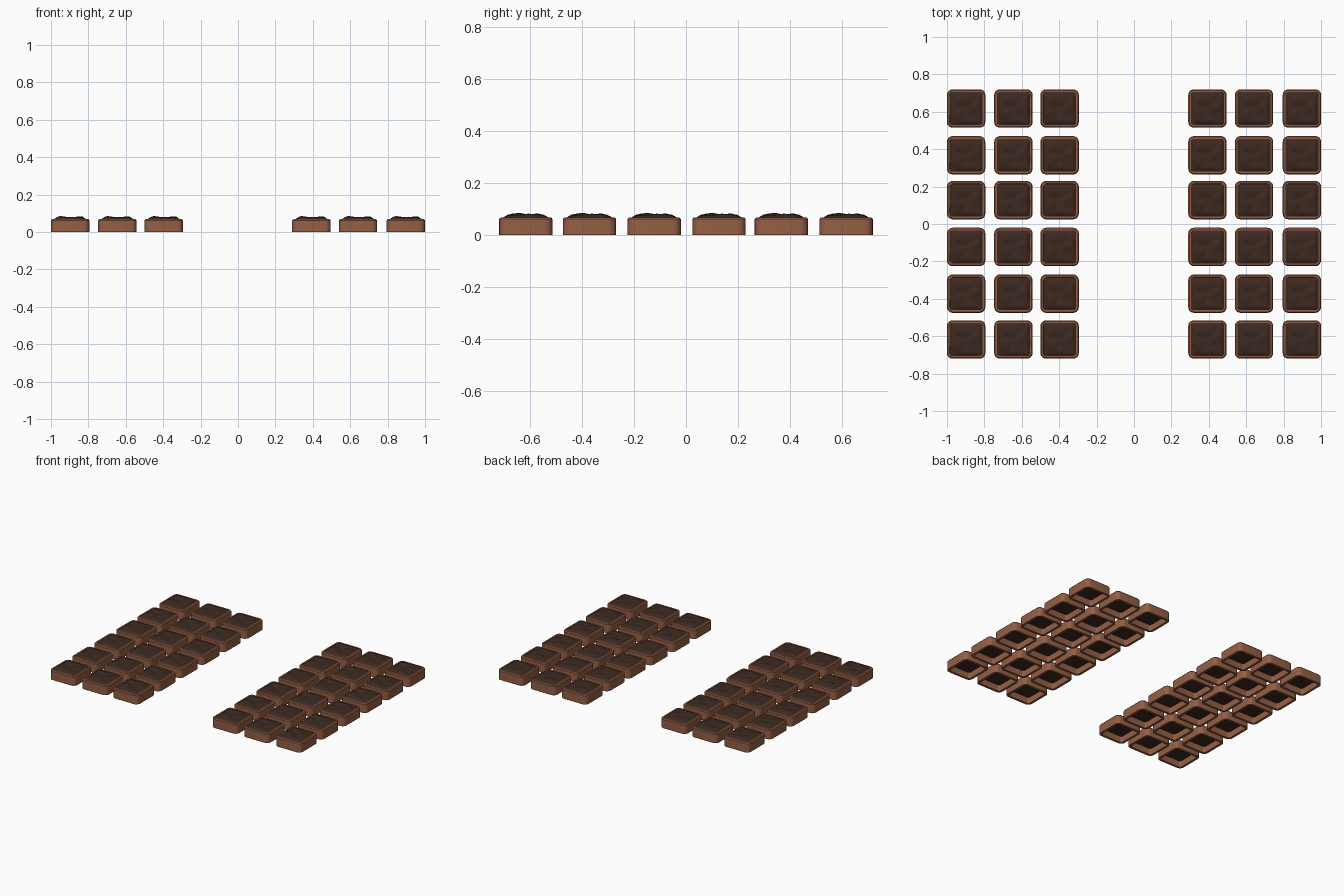
import bpy, bmesh, math
from mathutils import Vector, noise

if "Cube" in bpy.data.objects:
    bpy.data.objects.remove(bpy.data.objects["Cube"])

def material(name, col):
    m = bpy.data.materials.new(name)
    m.diffuse_color = (*col, 1)
    m.use_nodes = True
    m.node_tree.nodes["Principled BSDF"].inputs["Base Color"].default_value = m.diffuse_color
    return m

clay = material("clay", (0.30, 0.115, 0.06))
earth = material("earth", (0.045, 0.022, 0.015))

def rounded_square(half, radius, seg=5, side=8):
    # outline with rounded corners and subdivided straight sides
    pts, c = [], half - radius
    for k in range(4):
        rot = k * math.pi / 2
        loc = [(half, -c + 2 * c * i / side) for i in range(side)]
        loc += [(c + radius * math.cos(a), c + radius * math.sin(a))
                for a in (math.pi / 2 * i / seg for i in range(seg))]
        pts += [(x * math.cos(rot) - y * math.sin(rot),
                 x * math.sin(rot) + y * math.cos(rot)) for x, y in loc]
    return pts

def loft(bm, rings, closed=False):
    for a, b in zip(rings, rings[1:] + rings[:1] if closed else rings[1:]):
        n = len(a)
        for i in range(n):
            bm.faces.new((a[i], a[(i + 1) % n], b[(i + 1) % n], b[i]))

def finish(bm, name, mat, smooth):
    bmesh.ops.recalc_face_normals(bm, faces=bm.faces)
    for f in bm.faces:
        f.smooth = smooth
    me = bpy.data.meshes.new(name)
    bm.to_mesh(me)
    bm.free()
    me.materials.append(mat)
    me.set_sharp_from_angle(angle=math.radians(35))
    return me

# open-bottomed box wall with a chamfered rim
bm = bmesh.new()
profile = [(0.1025, 0), (0.1025, 0.062), (0.097, 0.068), (0.088, 0.068), (0.086, 0.064), (0.086, 0)]
rings = [[bm.verts.new((x, y, z)) for x, y in rounded_square(h, h - 0.0725, side=1)] for h, z in profile]
loft(bm, rings, closed=True)
box_mesh = finish(bm, "planter_box", clay, True)

# lumpy soil mound, underside sunk into the box
bm = bmesh.new()
def height(x, y, base, amp):
    n = noise.noise(Vector((x * 22 + 3.1, y * 30 + 1.7, 0.4)))
    return base + amp * max(-1, min(1, n * 1.6))
levels = [(0.087, 0.045, 0), (0.088, 0.067, 0), (0.078, 0.073, 0.002), (0.067, 0.078, 0.005)]
levels += [(0.067 * (1 - i / 6), 0.078, 0.006) for i in range(1, 6)]
rings = []
for h, z, amp in levels:
    rings.append([bm.verts.new((x, y, height(x, y, z, amp))) for x, y in rounded_square(h, h * 0.2)])
loft(bm, rings)
bm.faces.new(rings[0])
mid = bm.verts.new((0, 0, height(0, 0, 0.078, 0.006)))
last = rings[-1]
for i in range(len(last)):
    bm.faces.new((last[i], last[(i + 1) % len(last)], mid))
soil_mesh = finish(bm, "soil", earth, True)

# two blocks of three columns by six rows
xs = (-0.8975, -0.645, -0.3975, 0.3925, 0.642, 0.8975)
ys = (-0.6175, -0.3725, -0.1225, 0.1275, 0.3675, 0.6175)
for i, x in enumerate(xs):
    for j, y in enumerate(ys):
        for name, me in (("planter_box", box_mesh), ("soil", soil_mesh)):
            ob = bpy.data.objects.new(f"{name}_{i}_{j}", me)
            ob.location = (x, y, 0)
            bpy.context.collection.objects.link(ob)
